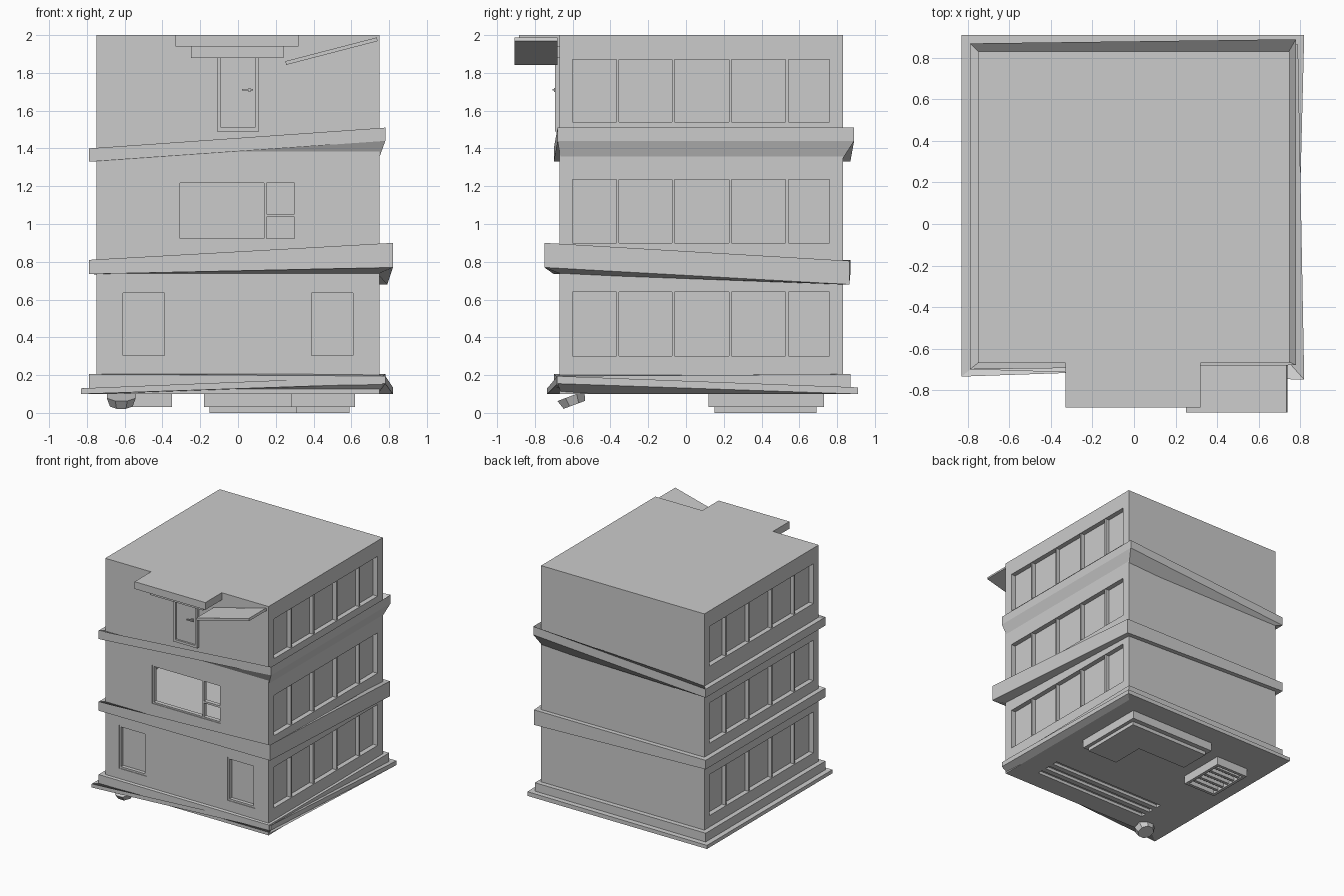
import bpy, bmesh, math
from mathutils import Matrix, Vector

if "Cube" in bpy.data.objects:
    bpy.data.objects.remove(bpy.data.objects["Cube"])

X, Y0, Y1 = 0.75, -0.67, 0.83   # wall planes


def make(name, bm):
    bmesh.ops.recalc_face_normals(bm, faces=bm.faces)
    me = bpy.data.meshes.new(name)
    bm.to_mesh(me)
    bm.free()
    ob = bpy.data.objects.new(name, me)
    bpy.context.collection.objects.link(ob)
    return ob


def boxes(name, items):
    """One object from boxes (x0, x1, y0, y1, z0, z1)."""
    bm = bmesh.new()
    for a, b, c, d, e, f in items:
        m = Matrix.Translation(((a + b) / 2, (c + d) / 2, (e + f) / 2)) @ \
            Matrix.Diagonal((b - a, d - c, f - e, 1))
        bmesh.ops.create_cube(bm, size=1, matrix=m)
    return make(name, bm)


def prism(name, pts, z0, z1):
    bm = bmesh.new()
    face = bm.faces.new([bm.verts.new((x, y, z0)) for x, y in pts])
    ext = bmesh.ops.extrude_face_region(bm, geom=[face])
    vs = [g for g in ext['geom'] if isinstance(g, bmesh.types.BMVert)]
    bmesh.ops.translate(bm, verts=vs, vec=(0, 0, z1 - z0))
    return make(name, bm)


def cut(target, cutter):
    cutter.hide_render = True
    mod = target.modifiers.new("cut", 'BOOLEAN')
    mod.object, mod.operation, mod.solver = cutter, 'DIFFERENCE', 'EXACT'
    bpy.context.view_layer.objects.active = target
    bpy.ops.object.modifier_apply(modifier=mod.name)
    bpy.data.objects.remove(cutter)


def belt(name, outer, inner):
    """Crooked ledge: corners FL, FR, BR, BL as (x, y, zb, zt), inner (zb, zt)."""
    bm = bmesh.new()
    wall = [(-.74, -.66), (.74, -.66), (.74, .82), (-.74, .82)]
    rings = [[bm.verts.new((x, y, zb)) for x, y, zb, zt in outer],
             [bm.verts.new((x, y, zt)) for x, y, zb, zt in outer],
             [bm.verts.new((*w, z[1])) for w, z in zip(wall, inner)],
             [bm.verts.new((*w, z[0])) for w, z in zip(wall, inner)]]
    for r in range(4):
        a, b = rings[r], rings[(r + 1) % 4]
        for i in range(4):
            j = (i + 1) % 4
            bm.faces.new((a[i], a[j], b[j], b[i]))
    return make(name, bm)


# Walls, with a hollow middle room
body = boxes("building_body", [(-X, X, Y0, Y1, .10, 2.0)])
cut(body, boxes("room_cutter", [(-.69, .69, -.63, .79, .87, 1.29)]))

# Window recesses, door recess-free; grooves in the underside
floors = [(.30, .64), (.90, 1.235), (1.54, 1.87)]
cuts = []
for z0, z1 in floors:
    for s in (-1, 1):
        a, b = sorted((s * .71, s * .80))
        cuts.append((a, b, -.60, .76, z0, z1))
for s in (-1, 1):
    a, b = sorted((s * .373, s * .625))
    cuts.append((a, b, -.75, -.635, .29, .65))
for i in range(3):
    y = -.50 + i * .09
    cuts.append((-.5, .56, y, y + .045, .0, .125))
cut(body, boxes("recess_cutter", cuts))
cut(body, boxes("middle_window_cutter", [(-.32, .31, -.75, -.60, .91, 1.23)]))

# Mullions in the side window strips
bars = []
for z0, z1 in floors:
    for s in (-1, 1):
        a, b = sorted((s * .705, s * .743))
        for y in (-.362, -.067, .235, .535):
            bars.append((a, b, y - .007, y + .007, z0, z1))
boxes("side_mullions", bars)


def frame(name, x0, x1, z0, z1, y0, y1, t, extra=()):
    boxes(name, [(x0, x0 + t, y0, y1, z0, z1), (x1 - t, x1, y0, y1, z0, z1),
                 (x0 + t, x1 - t, y0, y1, z0, z0 + t),
                 (x0 + t, x1 - t, y0, y1, z1 - t, z1), *extra])


# Front window frames
frame("left_window_frame", -.625, -.373, .29, .65, -.665, -.63, .015)
frame("right_window_frame", .373, .625, .29, .65, -.665, -.63, .015)
frame("middle_window_frame", -.32, .31, .91, 1.23, -.665, -.63, .012,
      [(.138, .152, -.665, -.63, .922, 1.218), (.152, .298, -.665, -.63, 1.037, 1.053)])

# Door with frame and handle
boxes("door_frame", [(-.11, -.09, -.693, -.66, 1.49, 1.89), (.09, .11, -.693, -.66, 1.49, 1.89),
                     (-.09, .09, -.693, -.66, 1.49, 1.51)])
boxes("door_panel", [(-.09, .09, -.678, -.66, 1.51, 1.89)])
boxes("door_handle", [(.055, .067, -.70, -.67, 1.70, 1.72), (.022, .08, -.707, -.697, 1.706, 1.714)])

# Entrance slabs and the leaning board
boxes("entrance_slab", [(-.33, .32, -.885, -.66, 1.94, 2.0)])
boxes("entrance_step", [(-.25, .24, -.80, -.66, 1.88, 1.94)])
board = boxes("leaning_board", [(-.25, .25, -.908, -.68, -.01, .01)])
board.location = (.495, 0, 1.915)
board.rotation_euler = (0, -math.atan2(.126, .485), 0)

# Crooked ledges
belt("upper_ledge",
     [(-.79, -.70, 1.33, 1.40), (.78, -.68, 1.44, 1.51), (.78, .89, 1.44, 1.51), (-.79, .87, 1.33, 1.40)],
     [(1.33, 1.40)] * 4)
belt("middle_ledge",
     [(-.79, -.70, .735, .81), (.82, -.75, .77, .90), (.79, .865, .68, .805), (-.79, .87, .735, .81)],
     [(.735, .81), (.735, .81), (.68, .805), (.735, .81)])
belt("lower_ledge",
     [(-.79, -.70, .13, .205), (.765, -.685, .15, .195), (.78, .87, .13, .205), (-.79, .87, .13, .205)],
     [(.11, .205)] * 4)
belt("base_ledge",
     [(-.83, -.735, .10, .13), (.78, -.68, .155, .195), (.82, .91, .10, .135), (-.83, .91, .10, .13)],
     [(.10, .135)] * 4)

# L-shaped block and its smaller step on the underside
prism("corner_block", [(-.18, .73), (.62, .73), (.62, .12), (.28, .12), (.28, .40), (-.18, .40)], .03, .105)
prism("corner_block_step", [(-.15, .69), (.59, .69), (.59, .15), (.31, .15), (.31, .43), (-.15, .43)], 0, .03)

# Vent box with slats
frame_box = boxes("vent_box", [(-.65, -.35, .20, .60, .03, .105)])
cut(frame_box, boxes("vent_cutter", [(-.625, -.375, .225, .575, 0, .07)]))
boxes("vent_slats", [(-.625, -.375, y - .012, y + .012, .04, .075)
                     for y in (.27, .335, .40, .465, .53)])

# Tilted eight-sided dish
bm = bmesh.new()
bmesh.ops.create_cone(bm, cap_ends=True, segments=8, radius1=.083, radius2=.065, depth=.05)
bmesh.ops.rotate(bm, verts=bm.verts, matrix=Matrix.Rotation(math.pi / 8, 3, 'Z'))
dish = make("dish", bm)
dish.location = (-.618, -.60, .066)
dish.rotation_euler = Vector((0, .35, -.94)).to_track_quat('Z', 'Y').to_euler()
